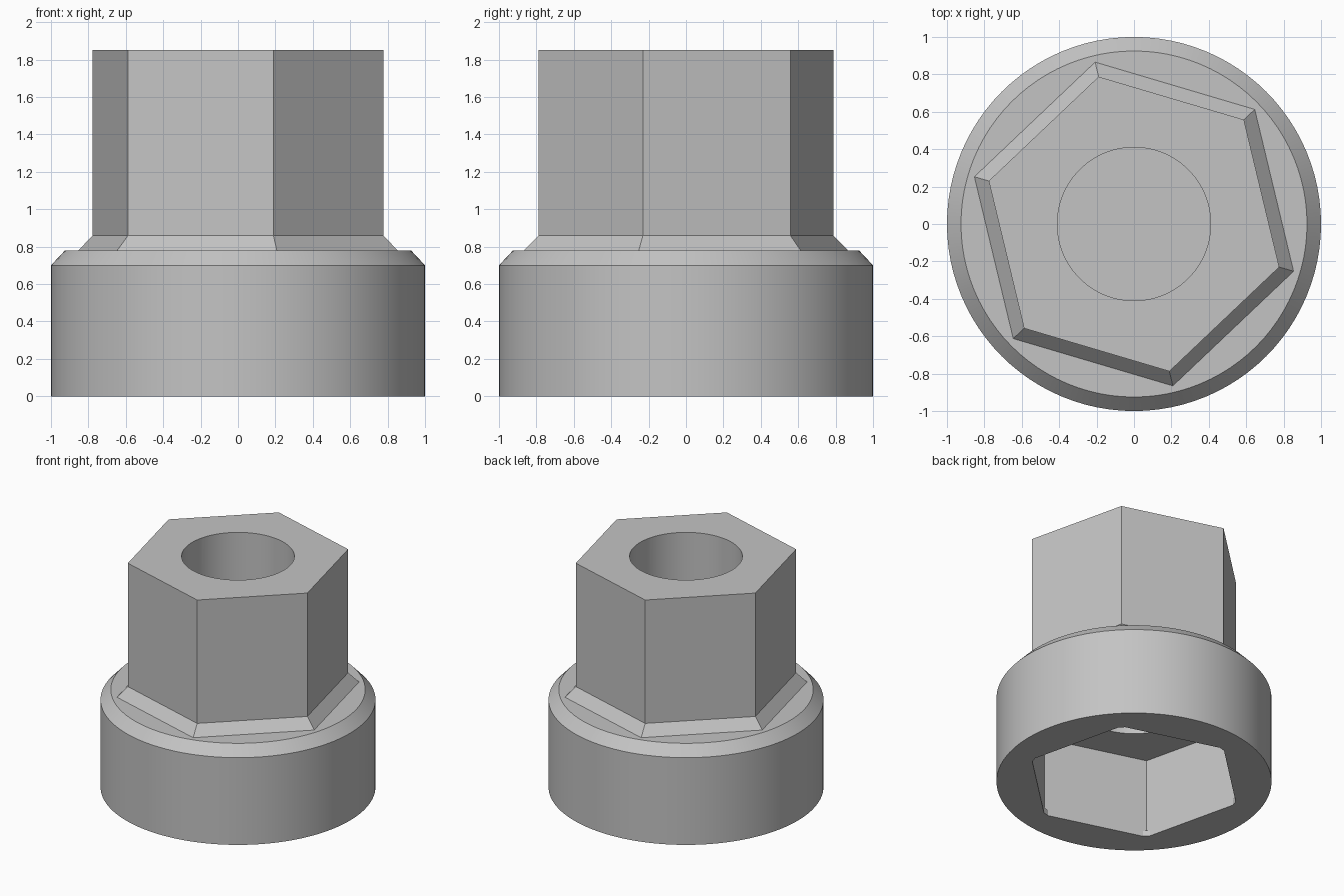
import bpy, bmesh, math

TURN = math.radians(-16.5)      # rotation shared by every hexagon
if "Cube" in bpy.data.objects:
    bpy.data.objects.remove(bpy.data.objects["Cube"], do_unlink=True)

grey = bpy.data.materials.new("plain grey")
grey.use_nodes = True
colour = (0.55, 0.55, 0.55, 1)
grey.diffuse_color = colour
grey.node_tree.nodes["Principled BSDF"].inputs["Base Color"].default_value = colour


def stack(name, rings, sides, turn=0.0):
    """Closed solid through (radius, height) rings."""
    bm = bmesh.new()
    loops = []
    for r, z in rings:
        angles = [turn + math.tau * i / sides for i in range(sides)]
        loops.append([bm.verts.new((r * math.cos(a), r * math.sin(a), z)) for a in angles])
    for low, high in zip(loops, loops[1:]):
        for i in range(sides):
            j = (i + 1) % sides
            bm.faces.new((low[i], low[j], high[j], high[i]))
    bm.faces.new(loops[0][::-1])
    bm.faces.new(loops[-1])
    mesh = bpy.data.meshes.new(name)
    bm.to_mesh(mesh)
    bm.free()
    obj = bpy.data.objects.new(name, mesh)
    bpy.context.collection.objects.link(obj)
    mesh.materials.append(grey)
    return obj


def combine(target, other, operation):
    mod = target.modifiers.new(other.name, 'BOOLEAN')
    mod.operation = operation
    mod.solver = 'EXACT'
    mod.object = other
    bpy.context.view_layer.objects.active = target
    bpy.ops.object.modifier_apply(modifier=mod.name)
    bpy.data.objects.remove(other, do_unlink=True)


# Round collar with chamfered shoulder
body = stack("hex_socket_adapter", [(1, 0), (1, 0.70), (0.925, 0.78)], 96)

# Hexagonal drive with flared foot
combine(body, stack("hex_drive", [(0.89, 0.70), (0.89, 0.78), (0.81, 0.86), (0.81, 1.85)],
                    6, TURN), 'UNION')

# Hexagonal socket, its corners blunted at the mouth
combine(body, stack("socket", [(0.81, 0.045), (0.81, 0.64)], 6, TURN), 'DIFFERENCE')
mouth = stack("socket_mouth", [(0.81, -0.1), (0.81, 0.06)], 6, TURN)
bm = bmesh.new()
bm.from_mesh(mouth.data)
uprights = [e for e in bm.edges if abs(e.verts[0].co.z - e.verts[1].co.z) > 0.1]
bmesh.ops.bevel(bm, geom=uprights, offset=0.03, segments=1, affect='EDGES')
bm.to_mesh(mouth.data)
bm.free()
combine(body, mouth, 'DIFFERENCE')

# Round bore from the top and matching recess below, split by a thin web
combine(body, stack("bore", [(0.41, 0.72), (0.41, 2)], 96), 'DIFFERENCE')
combine(body, stack("recess", [(0.41, 0.5), (0.41, 0.70)], 96), 'DIFFERENCE')

bpy.ops.object.select_all(action='DESELECT')
body.select_set(True)
bpy.context.view_layer.objects.active = body
bpy.ops.object.shade_smooth_by_angle(angle=math.radians(20))
